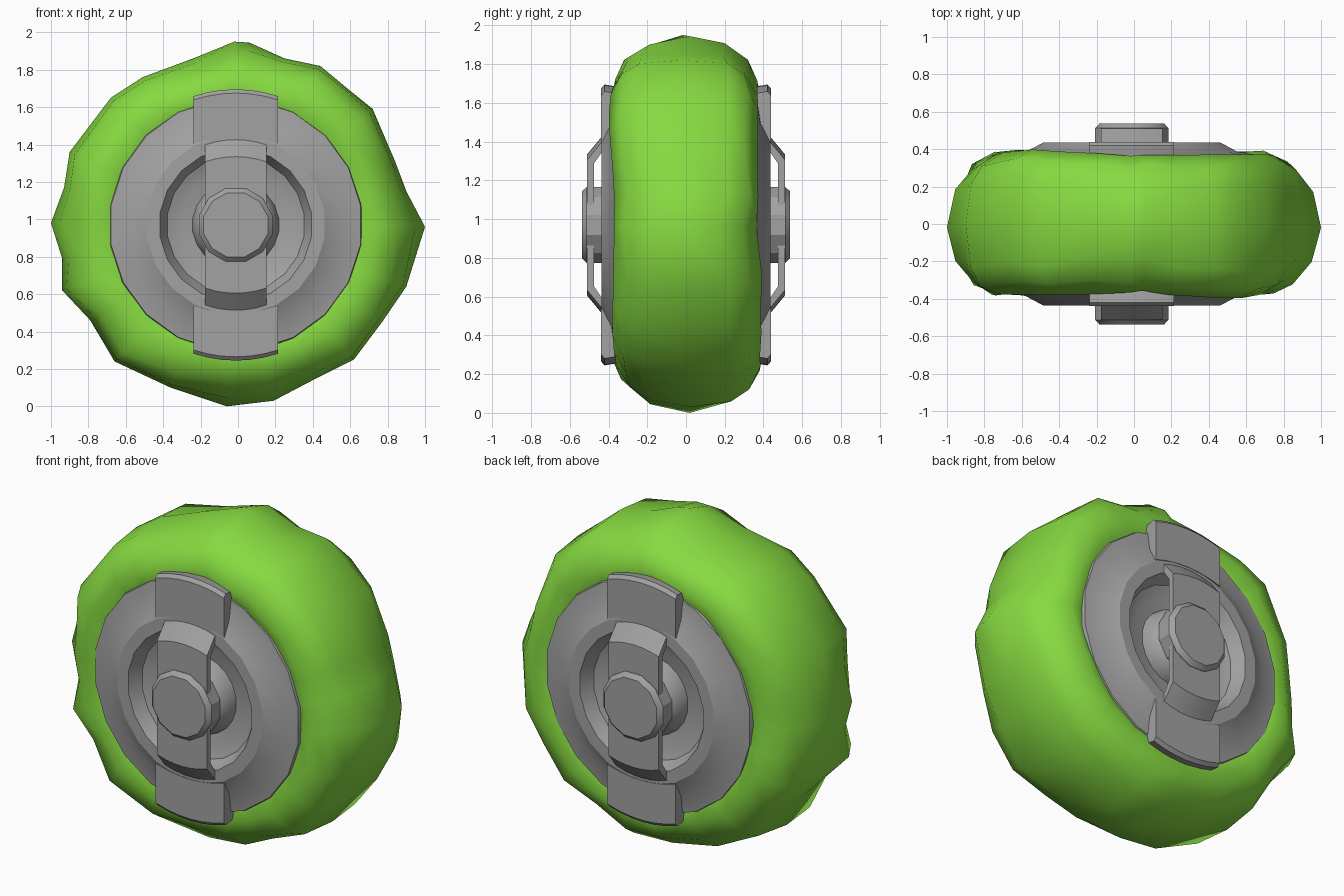
import bpy, bmesh, math, random
from mathutils import Vector

cube = bpy.data.objects.get("Cube")
if cube:
    bpy.data.objects.remove(cube)

random.seed(4)
CX, CZ = -0.012, 0.97   # wheel centre


def material(name, rgb):
    m = bpy.data.materials.new(name)
    m.use_nodes = True
    m.diffuse_color = (*rgb, 1)
    bsdf = next(n for n in m.node_tree.nodes if n.type == 'BSDF_PRINCIPLED')
    bsdf.inputs["Base Color"].default_value = (*rgb, 1)
    return m


green = material("rubber green", (0.24, 0.7, 0.052))
grey = material("metal grey", (0.36, 0.36, 0.36))


def finish(name, bm, mat, angle, mirror=""):
    """Turn a bmesh into a shaded object, mirrored about the wheel centre."""
    bmesh.ops.recalc_face_normals(bm, faces=bm.faces)
    me = bpy.data.meshes.new(name)
    bm.to_mesh(me)
    bm.free()
    me.materials.append(mat)
    for p in me.polygons:
        p.use_smooth = True
    me.set_sharp_from_angle(angle=math.radians(angle))
    ob = bpy.data.objects.new(name, me)
    ob.location = (CX, 0, CZ)
    bpy.context.collection.objects.link(ob)
    if mirror:
        mod = ob.modifiers.new("mirror", 'MIRROR')
        mod.use_axis = [a in mirror for a in "xyz"]


def bridge(bm, rings, closed):
    """Quads between neighbouring rings of vertices."""
    n = len(rings)
    for i in range(n if closed else n - 1):
        a, b = rings[i], rings[(i + 1) % n]
        for j in range(len(a)):
            k = (j + 1) % len(a)
            bm.faces.new((a[j], a[k], b[k], b[j]))


def lathe(name, profile, sides):
    """Spin (radius, depth) points about the axle; the last ring is capped."""
    bm = bmesh.new()
    rings = []
    for r, y in profile:
        ring = []
        for i in range(sides):
            t = math.tau * (i + 0.5) / sides
            ring.append(bm.verts.new((r * math.cos(t), -y, r * math.sin(t))))
        rings.append(ring)
    bridge(bm, rings, False)
    bm.faces.new(rings[-1])
    finish(name, bm, grey, 28, "y")


def curved_bar(name, profile, half_width, radius, steps=6):
    """Sweep (height, depth) points across x along an arc."""
    bm = bmesh.new()
    rings = []
    for i in range(steps + 1):
        x = half_width * (2 * i / steps - 1)
        drop = radius - math.sqrt(radius ** 2 - x ** 2)
        rings.append([bm.verts.new((x, -y, h - drop if h else 0))
                      for h, y in profile])
    bridge(bm, rings, False)
    bm.faces.new(rings[0])
    bm.faces.new(rings[-1])
    finish(name, bm, grey, 25, "yz")


# Lumpy tyre: crowned at the top, bottom and sides, squarer in between
outline = [(-.02, 1.95), (.06, 1.945), (.25, 1.86), (.44, 1.82), (.56, 1.72),
           (.72, 1.59), (.84, 1.31), (.9, 1.15), (1, .96), (.9, .64),
           (.77, .45), (.62, .25), (.4, .14), (.19, .03), (-.06, 0),
           (-.36, .1), (-.66, .24), (-.79, .46), (-.94, .62), (-.94, .79),
           (-1, .98), (-.93, 1.17), (-.9, 1.36), (-.68, 1.65), (-.51, 1.76),
           (-.24, 1.86)]
crowned = [(.95, .19), (.865, .305), (.765, .365), (.66, .345), (.55, .27)]
square = [(.985, .235), (.935, .325), (.79, .385), (.66, .345), (.55, .27)]
bm = bmesh.new()
rings = []
for x, z in outline:
    rim = Vector((x - CX, 0, z - CZ))
    out = rim.normalized()
    diagonal = abs(2 * out.x * out.z)
    half = [Vector(a).lerp(Vector(b), diagonal)
            for a, b in zip(crowned, square)]
    section = [(1, 0)] + half + [(r, -y) for r, y in reversed(half)]
    sway = random.uniform(-0.02, 0.02)
    ring = []
    for r, y in section:
        # follow the uneven outline near the tread, stay round near the rim
        blend = max(0, min(1, (r - 0.6) / 0.3))
        dist = r * (blend * rim.length + (1 - blend) * 0.97)
        lump = 0 if r == 1 else blend * random.uniform(-0.015, 0.01)
        depth = y + sway * blend + random.uniform(-0.008, 0.008)
        ring.append(bm.verts.new(out * (dist + lump) + Vector((0, depth, 0))))
    rings.append(ring)
bridge(bm, rings, True)
finish("tyre", bm, green, 75)

# Wheel disc: flat rim, raised inner ring and a stepped recess
lathe("wheel_disc", [(.6, .2), (.69, .31), (.675, .37), (.575, .385),
                     (.48, .435), (.41, .435), (.37, .36), (.355, .355),
                     (.3, .33)], 20)

# Rounded hub base and the chamfered cap on top of it
lathe("hub_base", [(.235, .32), (.225, .37), (.2, .42), (.16, .45)], 20)
lathe("hub_cap", [(.203, .43), (.203, .513), (.178, .538)], 12)

# Strap across the hub, bent down to the disc at both ends
curved_bar("strap", [(0, .51), (.365, .51), (.468, .425),
                     (.44, .41), (.345, .475), (0, .475)], .165, .5)

# Clamps gripping the rim at top and bottom
curved_bar("rim_clamp", [(.47, .3), (.47, .438), (.705, .438),
                         (.725, .42), (.705, .3)], .225, .72)
